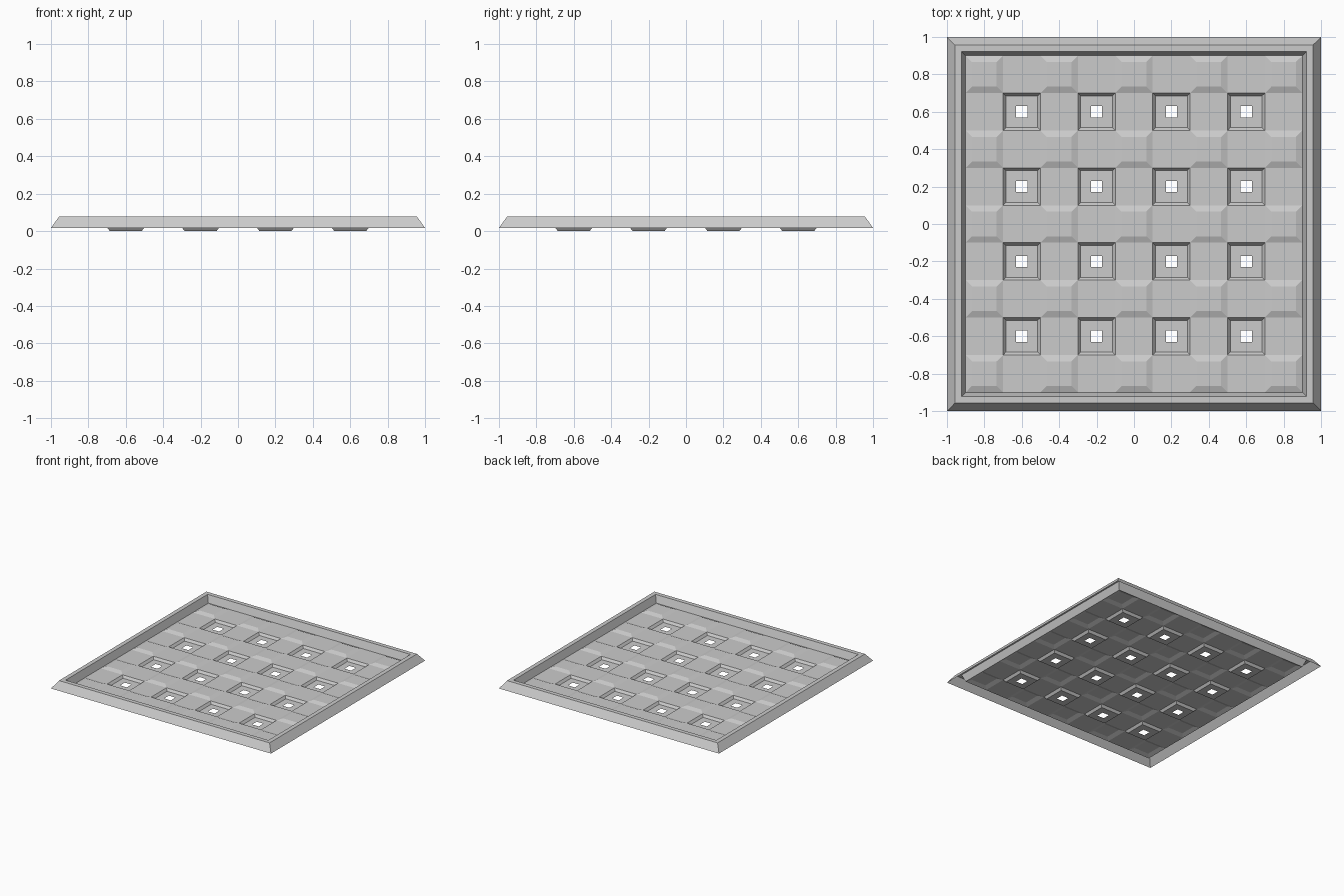
import bpy, bmesh

if "Cube" in bpy.data.objects:
    bpy.data.objects.remove(bpy.data.objects["Cube"])

PLATE_Z = 0.019   # level of the flat sheet
CELL = 0.2        # 9 x 9 cells
TOL = 1e-5


def finish(bm, name):
    bmesh.ops.remove_doubles(bm, verts=bm.verts, dist=TOL)
    mesh = bpy.data.meshes.new(name)
    bm.to_mesh(mesh)
    bm.free()
    obj = bpy.data.objects.new(name, mesh)
    bpy.context.collection.objects.link(obj)
    return obj


def ring(bm, cx, cy, half, z):
    return [bm.verts.new((cx + sx * half, cy + sy * half, z))
            for sx, sy in ((-1, -1), (1, -1), (1, 1), (-1, 1))]


def nested_squares(bm, cx, cy, profile, cap):
    """Join concentric squares given as (half width, z), outside to inside."""
    rings = [ring(bm, cx, cy, h, z) for h, z in profile]
    for a, b in zip(rings, rings[1:]):
        for i in range(4):
            j = (i + 1) % 4
            bm.faces.new((a[i], a[j], b[j], b[i]))
    if cap:
        bm.faces.new(rings[-1])


# Rim: sloped outside, flat top, steep inside wall, open underneath
bm = bmesh.new()
nested_squares(bm, 0, 0, [(1.0, 0.017), (0.957, 0.077),
                          (0.922, 0.077), (0.9, PLATE_Z)], False)
finish(bm, "rim")

# Pressed sheet: raised pads, drain cups with square holes, flats between
pad = [(0.1, PLATE_Z), (0.066, PLATE_Z + 0.013)]
cup = [(0.1, PLATE_Z), (0.085, 0.0), (0.03, 0.0)]
flat = [(0.1, PLATE_Z)]
bm = bmesh.new()
for i in range(9):
    for j in range(9):
        cx, cy = (i - 4) * CELL, (j - 4) * CELL
        if i % 2 and j % 2:
            nested_squares(bm, cx, cy, cup, False)
        elif i % 2 == 0 and j % 2 == 0:
            nested_squares(bm, cx, cy, pad, True)
        else:
            nested_squares(bm, cx, cy, flat, True)
finish(bm, "drain_sheet")
